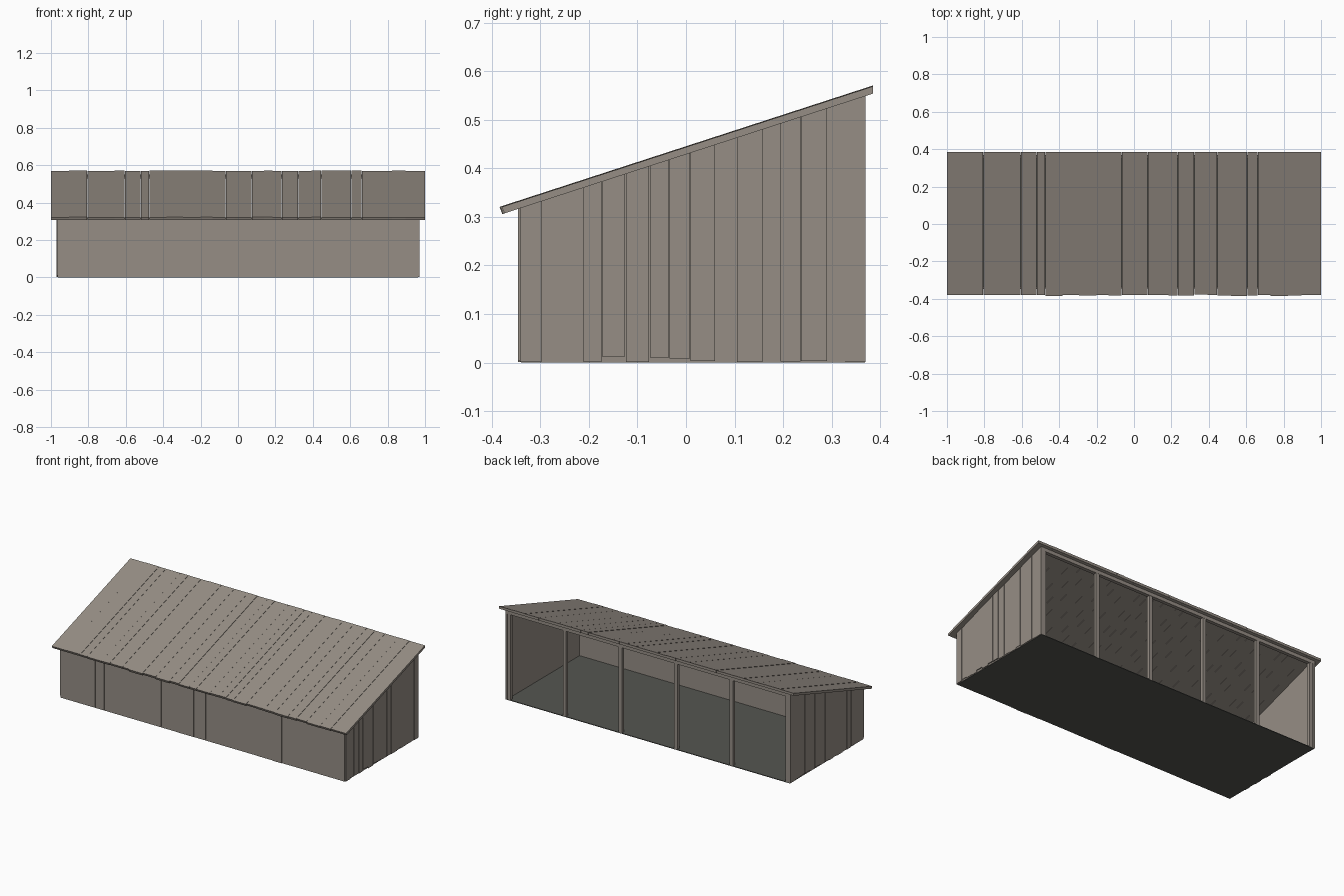
import bpy
import bmesh
import random

random.seed(4)
cube = bpy.data.objects.get("Cube")
if cube:
    bpy.data.objects.remove(cube, do_unlink=True)

SLOPE = 0.325
WALL_X, FRONT_Y, BACK_Y = 0.965, -0.342, 0.37


def material(name, colour):
    mat = bpy.data.materials.new(name)
    mat.use_nodes = True
    mat.diffuse_color = (*colour, 1)
    mat.node_tree.nodes["Principled BSDF"].inputs["Base Color"].default_value = (*colour, 1)
    return mat


wood = material("weathered_wood", (0.305, 0.27, 0.235))
earth = material("dark_floor", (0.09, 0.093, 0.083))


def under(y):
    """Height of the roof underside at depth y."""
    return 0.429 + SLOPE * y


def prism(bm, profile, x0, x1):
    """Extrude a (y, z) profile from x0 to x1."""
    a = [bm.verts.new((x0, y, z)) for y, z in profile]
    b = [bm.verts.new((x1, y, z)) for y, z in profile]
    bm.faces.new(a)
    bm.faces.new(b[::-1])
    for i in range(len(a)):
        j = (i + 1) % len(a)
        bm.faces.new((a[i], b[i], b[j], a[j]))


def slanted(y0, y1, z0):
    """Profile reaching up to the roof."""
    return [(y0, z0), (y1, z0), (y1, under(y1)), (y0, under(y0))]


def block(y0, y1, z0, z1):
    return [(y0, z0), (y1, z0), (y1, z1), (y0, z1)]


def finish(name, bm, mat):
    bmesh.ops.recalc_face_normals(bm, faces=bm.faces)
    mesh = bpy.data.meshes.new(name)
    bm.to_mesh(mesh)
    bm.free()
    mesh.materials.append(mat)
    obj = bpy.data.objects.new(name, mesh)
    bpy.context.collection.objects.link(obj)


def boards(start, end, low, high):
    """Split a run into boards of random width."""
    pos = start
    while pos < end:
        stop = pos + random.uniform(low, high)
        if end - stop < low:
            stop = end
        yield pos, stop
        pos = stop


# Floor
bm = bmesh.new()
prism(bm, block(FRONT_Y + 0.002, BACK_Y - 0.001, 0, 0.004), -WALL_X + 0.002, WALL_X - 0.002)
finish("floor", bm, earth)

# Front wall: backing panel and vertical boards
bm = bmesh.new()
prism(bm, slanted(FRONT_Y, FRONT_Y + 0.01, 0.001), -WALL_X, WALL_X)
for x0, x1 in boards(-WALL_X, WALL_X, 0.04, 0.13):
    face = FRONT_Y - random.uniform(0.002, 0.005)
    prism(bm, slanted(face, FRONT_Y, random.uniform(0.001, 0.008)), x0 + 0.0007, x1 - 0.0007)
finish("front_wall", bm, wood)

# Side walls: backing panel and vertical boards
for name, s in (("left_wall", 1), ("right_wall", -1)):
    bm = bmesh.new()
    prism(bm, slanted(FRONT_Y, BACK_Y, 0.001), s * (WALL_X - 0.01), s * WALL_X)
    for y0, y1 in boards(FRONT_Y, BACK_Y, 0.035, 0.055):
        face = WALL_X + random.uniform(0.002, 0.006)
        prism(bm, slanted(y0 + 0.0007, y1 - 0.0007, random.uniform(0.001, 0.013)),
              s * WALL_X, s * face)
    finish(name, bm, wood)

# Roof: sloping boards with uneven front ends
bm = bmesh.new()
for x0, x1 in boards(-1, 1, 0.045, 0.1):
    front = -0.385 + random.uniform(0, 0.007)
    top = 0.016 + random.uniform(-0.001, 0.001)
    prism(bm, [(front + 0.006, under(front + 0.006)), (0.385, under(0.385)),
               (0.385, under(0.385) + top), (front, under(front) + top)],
          x0 + 0.0005, x1 - 0.0005)
finish("roof", bm, wood)

# Back beam under the roof edge
bm = bmesh.new()
prism(bm, [(BACK_Y - 0.022, 0.528), (BACK_Y, 0.528), (BACK_Y, under(BACK_Y)),
           (BACK_Y - 0.022, under(BACK_Y - 0.022))], -WALL_X + 0.01, WALL_X - 0.01)
finish("back_beam", bm, wood)

# Posts across the open back
for i in range(6):
    x = -0.944 + i * 1.888 / 5
    bm = bmesh.new()
    prism(bm, block(BACK_Y - 0.021, BACK_Y - 0.001, 0.001, 0.53), x - 0.011, x + 0.011)
    finish(f"back_post_{i + 1}", bm, wood)
